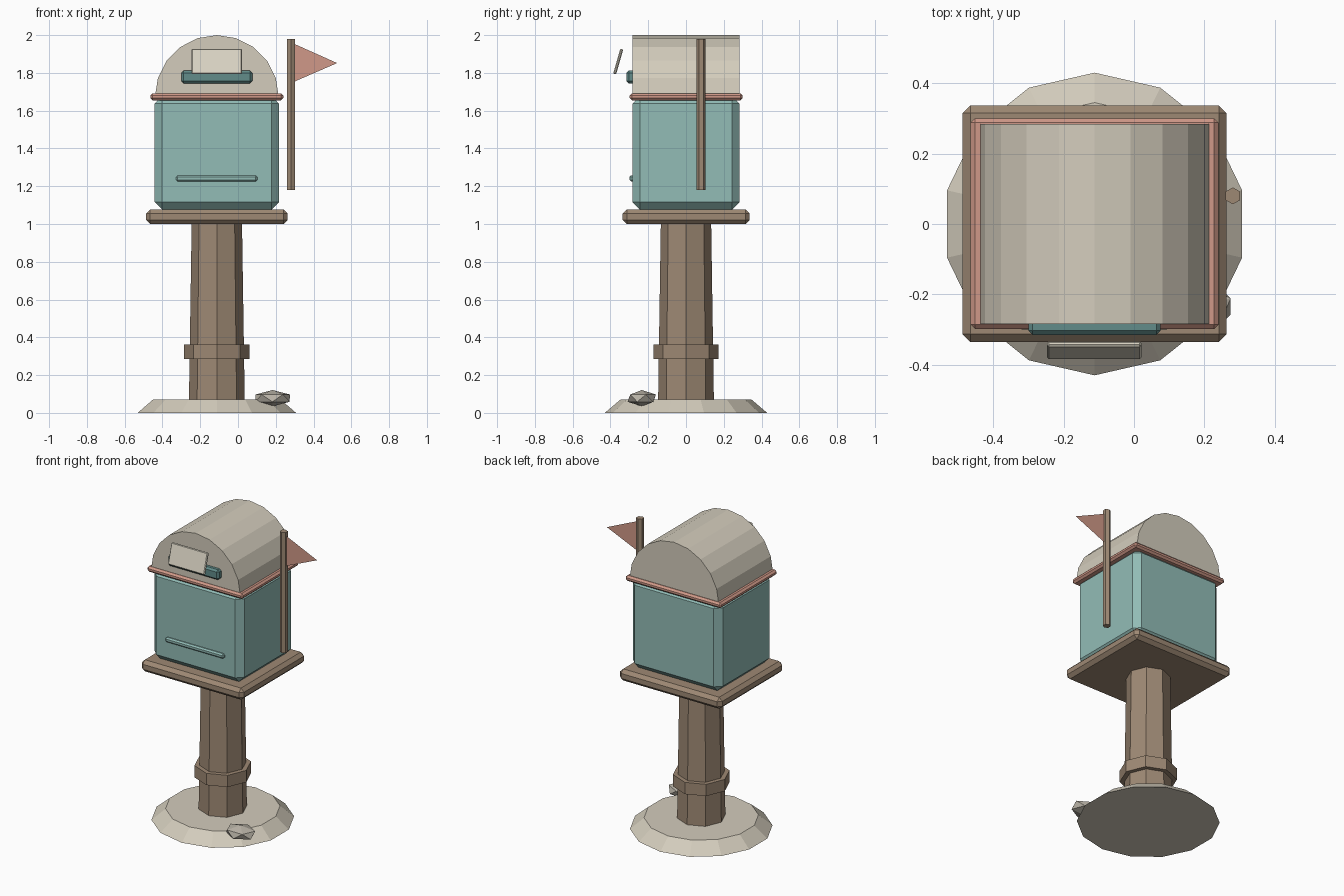
import bpy, bmesh, math
from mathutils import Matrix

if "Cube" in bpy.data.objects:
    bpy.data.objects.remove(bpy.data.objects["Cube"])

CX = -0.112  # centre line of the post and box


def material(name, rgb):
    m = bpy.data.materials.new(name)
    lin = [(c / 255 / 12.92) if c < 10 else ((c / 255 + 0.055) / 1.055) ** 2.4 for c in rgb]
    m.diffuse_color = (*lin, 1)
    m.use_nodes = True
    m.node_tree.nodes["Principled BSDF"].inputs["Base Color"].default_value = m.diffuse_color
    return m


CREAM = material("cream", (211, 204, 188))
PAPER = material("paper", (218, 212, 196))
TEAL = material("teal", (146, 188, 182))
DARK_TEAL = material("dark_teal", (98, 140, 138))
WOOD = material("wood", (158, 137, 116))
SALMON = material("salmon", (208, 153, 136))
STONE = material("stone", (184, 178, 166))


def add(name, bm, mat):
    bmesh.ops.recalc_face_normals(bm, faces=bm.faces)
    me = bpy.data.meshes.new(name)
    bm.to_mesh(me)
    bm.free()
    me.materials.append(mat)
    ob = bpy.data.objects.new(name, me)
    bpy.context.collection.objects.link(ob)
    return ob


def box(name, lo, hi, bevel, mat):
    """Chamfered box between two corners."""
    size = [b - a for a, b in zip(lo, hi)]
    bm = bmesh.new()
    bmesh.ops.create_cube(bm, size=1, matrix=Matrix.Diagonal((*size, 1)))
    bmesh.ops.bevel(bm, geom=bm.edges[:], offset=bevel, segments=1,
                    profile=0.5, affect='EDGES')
    ob = add(name, bm, mat)
    ob.location = [(a + b) / 2 for a, b in zip(lo, hi)]
    return ob


def prism(name, x, y, z0, z1, r0, r1, sides, mat):
    """Tapered prism with a corner pointing to +y."""
    bm = bmesh.new()
    bmesh.ops.create_cone(bm, cap_ends=True, segments=sides, radius1=r0,
                          radius2=r1, depth=z1 - z0)
    # turn so that the first corner lies on +y whatever the default start
    v = max(bm.verts, key=lambda p: p.co.y)
    turn = math.pi / 2 - math.atan2(v.co.y, v.co.x)
    bmesh.ops.rotate(bm, verts=bm.verts, matrix=Matrix.Rotation(turn, 3, 'Z'))
    ob = add(name, bm, mat)
    ob.location = (x, y, (z0 + z1) / 2)
    return ob


# Ground base, post and collar
prism("base", CX, 0, 0, 0.072, 0.43, 0.345, 14, CREAM)
prism("post", CX, 0, 0.04, 1.02, 0.148, 0.133, 8, WOOD)
prism("collar", CX, 0, 0.285, 0.363, 0.173, 0.173, 8, WOOD)

# Platform, box body and trim
box("platform", (CX - 0.375, -0.335, 1.0), (CX + 0.375, 0.337, 1.077), 0.022, WOOD)
box("box_body", (CX - 0.33, -0.284, 1.077), (CX + 0.33, 0.284, 1.677), 0.04, TEAL)
box("trim", (CX - 0.352, -0.298, 1.655), (CX + 0.352, 0.3, 1.692), 0.012, SALMON)

# Arched roof: half of a twenty-sided cylinder
bm = bmesh.new()
R = 0.328
arc = [(R * math.cos(math.pi * i / 10), R * math.sin(math.pi * i / 10)) for i in range(11)]
face = bm.faces.new([bm.verts.new((CX + x, -0.284, 1.672 + z)) for x, z in arc])
out = bmesh.ops.extrude_face_region(bm, geom=[face])["geom"]
bmesh.ops.translate(bm, vec=(0, 0.568, 0),
                    verts=[g for g in out if isinstance(g, bmesh.types.BMVert)])
add("arched_roof", bm, CREAM)

# Mail slot and front rail
box("mail_slot", (-0.3, -0.315, 1.745), (0.076, -0.27, 1.812), 0.012, DARK_TEAL)
box("front_rail", (-0.328, -0.3, 1.225), (0.102, -0.275, 1.257), 0.009, TEAL)

# Leaning letter in front of the slot
letter = box("letter", (-0.247, -0.367, 1.791), (0.021, -0.351, 1.929), 0.005, PAPER)
letter.rotation_euler.x = math.radians(-16)

# Flag pole and pennant
prism("flag_pole", 0.281, 0.08, 1.18, 1.98, 0.024, 0.024, 6, WOOD)
bm = bmesh.new()
bm.faces.new([bm.verts.new(p) for p in
              ((0.29, 0.08, 1.75), (0.525, 0.08, 1.852), (0.29, 0.08, 1.957))])
add("pennant", bm, SALMON)

# Rock on the base
bm = bmesh.new()
bmesh.ops.create_icosphere(bm, subdivisions=1, radius=1)
bmesh.ops.rotate(bm, verts=bm.verts, matrix=Matrix.Rotation(0.3, 3, 'Z'))
bmesh.ops.scale(bm, verts=bm.verts, vec=(0.107, 0.084, 0.043))
rock = add("rock", bm, STONE)
rock.location = (0.183, -0.234, 0.078)
